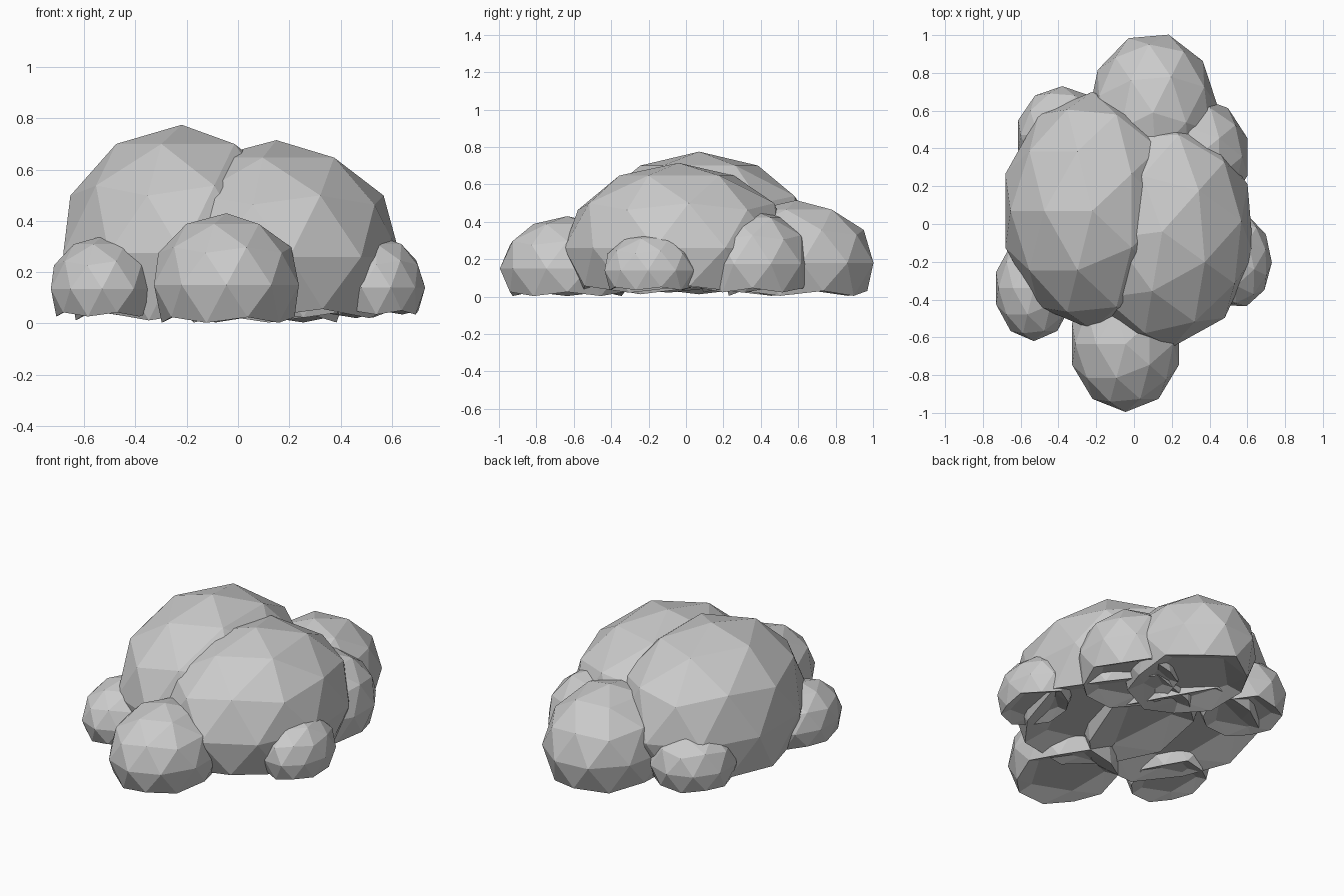
import bpy, bmesh, math
from mathutils import Matrix, Vector

if "Cube" in bpy.data.objects:
    bpy.data.objects.remove(bpy.data.objects["Cube"])


def puff(name, center, radii, spin=180):
    """Low-poly ellipsoid with a shallow hollow underneath."""
    bm = bmesh.new()
    bmesh.ops.create_icosphere(bm, subdivisions=2, radius=1)
    # push the bottom cap up inside the zigzag rim
    for v in bm.verts:
        if v.co.z < -0.6:
            v.co.z = -0.36
            v.co.x *= 1.25
            v.co.y *= 1.25
    turn = Matrix.Rotation(math.radians(spin), 4, 'Z')
    size = Matrix.Diagonal(Vector((*radii, 1)))
    bm.transform(Matrix.Translation(center) @ size @ turn)
    mesh = bpy.data.meshes.new(name)
    bm.to_mesh(mesh)
    bm.free()
    ob = bpy.data.objects.new(name, mesh)
    bpy.context.collection.objects.link(ob)


# two large central mounds
puff("left_mound", (-0.22, 0.07, 0.275), (0.485, 0.63, 0.50))
puff("right_mound", (0.15, -0.04, 0.26), (0.494, 0.615, 0.455), 186)

# smaller mounds around the edge
puff("front_mound", (-0.045, -0.635, 0.15), (0.297, 0.36, 0.28))
puff("back_mound", (0.10, 0.59, 0.18), (0.345, 0.425, 0.335), 274)
puff("front_left_mound", (-0.53, -0.34, 0.135), (0.21, 0.28, 0.205))
puff("right_side_mound", (0.545, -0.195, 0.14), (0.185, 0.25, 0.20), 196)
puff("back_right_mound", (0.33, 0.355, 0.175), (0.285, 0.32, 0.29))
puff("back_left_mound", (-0.38, 0.47, 0.145), (0.245, 0.26, 0.22))
